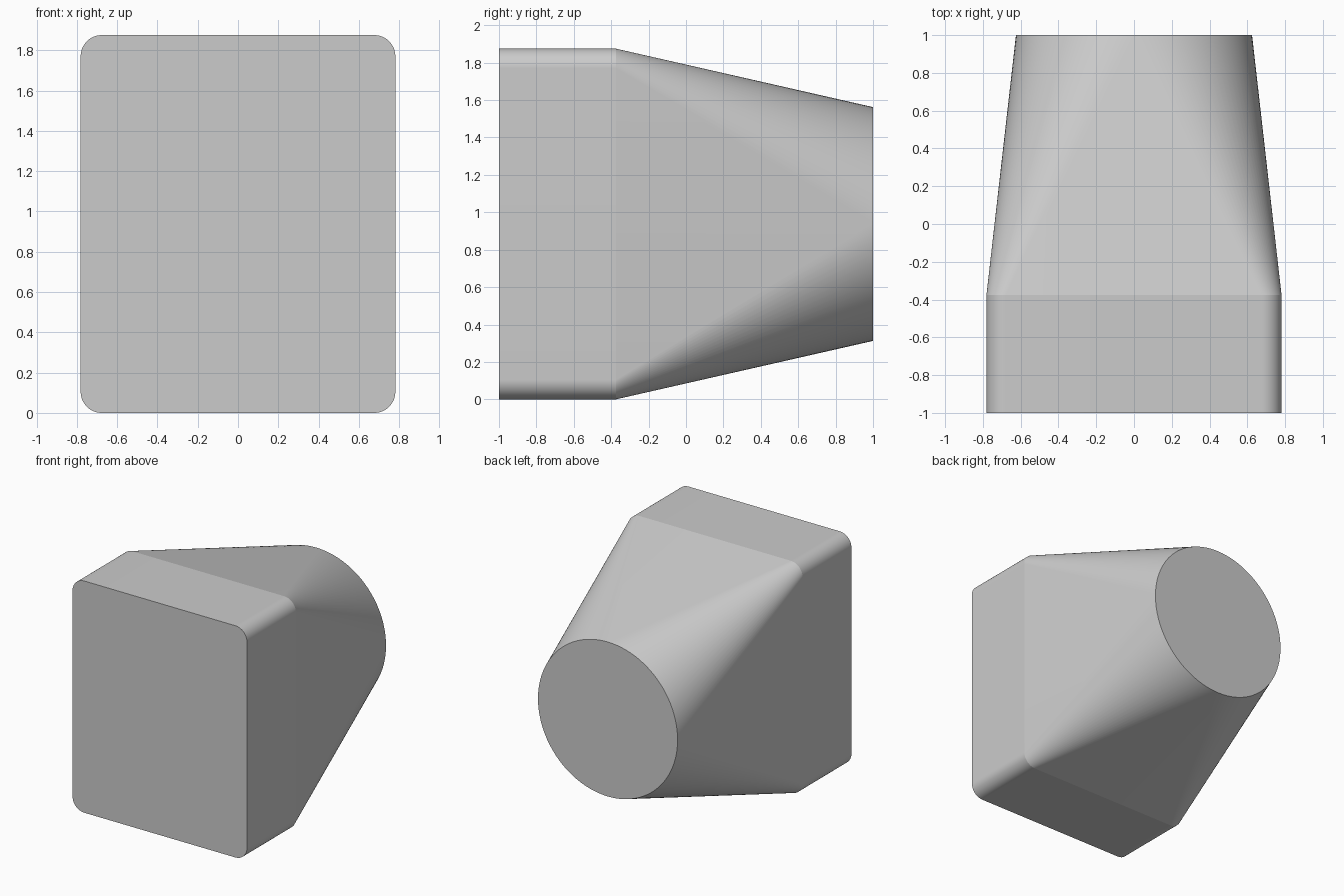
import bpy, bmesh, math

if "Cube" in bpy.data.objects:
    bpy.data.objects.remove(bpy.data.objects["Cube"])

HALF_W, HALF_H, CORNER = 0.781, 0.9375, 0.105   # rectangular end
RADIUS = 0.625                                  # round end
SEG = 24                                        # segments per corner


def section(bm, y, half_w, half_h, r):
    """Ring of a rounded rectangle; all radius and no straights gives a circle."""
    ring = []
    for q in range(4):
        sx = 1 if q in (0, 3) else -1
        sz = 1 if q in (0, 1) else -1
        for i in range(SEG + 1):
            a = (q + i / SEG) * math.pi / 2
            ring.append(bm.verts.new((sx * (half_w - r) + r * math.cos(a), y,
                                      HALF_H + sz * (half_h - r) + r * math.sin(a))))
    return ring


bm = bmesh.new()
# straight box duct, then a taper from rounded rectangle to circle
rings = [section(bm, -1.0, HALF_W, HALF_H, CORNER),
         section(bm, -0.375, HALF_W, HALF_H, CORNER),
         section(bm, 1.0, RADIUS, RADIUS, RADIUS)]
n = len(rings[0])
for a, b in zip(rings, rings[1:]):
    for i in range(n):
        j = (i + 1) % n
        bm.faces.new((a[i], a[j], b[j], b[i]))
# flat end caps
bm.faces.new(rings[0])
bm.faces.new(rings[-1])
# merge the doubled points on the circle so flat sides end in triangles
bmesh.ops.remove_doubles(bm, verts=bm.verts, dist=1e-5)
bmesh.ops.recalc_face_normals(bm, faces=bm.faces)

mesh = bpy.data.meshes.new("duct_adapter")
bm.to_mesh(mesh)
bm.free()

grey = bpy.data.materials.new("light_grey")
grey.diffuse_color = (0.6, 0.6, 0.6, 1)
grey.use_nodes = True
grey.node_tree.nodes["Principled BSDF"].inputs["Base Color"].default_value = grey.diffuse_color
mesh.materials.append(grey)

duct = bpy.data.objects.new("duct_adapter", mesh)
bpy.context.collection.objects.link(duct)
bpy.context.view_layer.objects.active = duct
duct.select_set(True)
bpy.ops.object.shade_smooth_by_angle(angle=math.radians(5))
